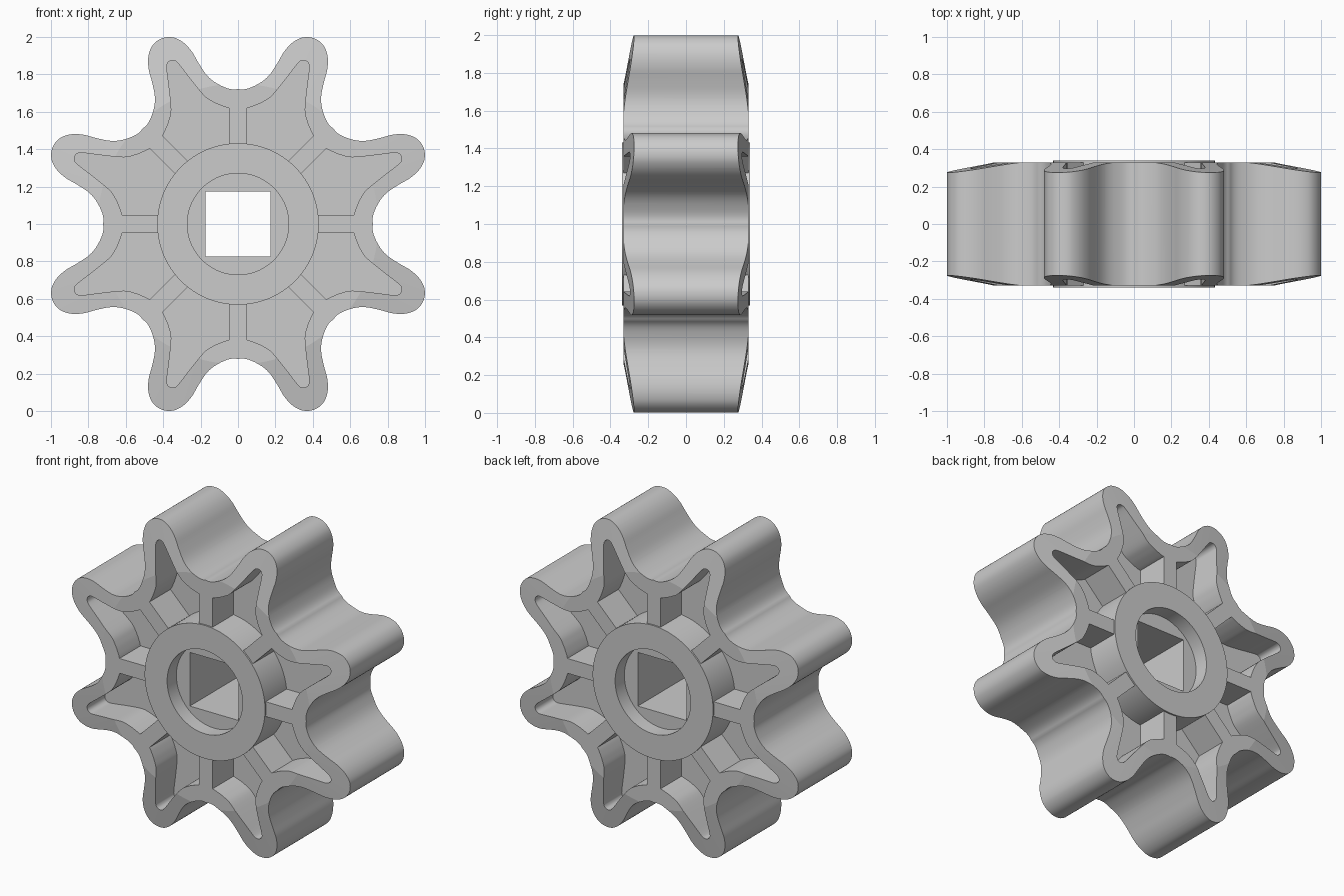
import bpy, bmesh, math

if "Cube" in bpy.data.objects:
    bpy.data.objects.remove(bpy.data.objects["Cube"])

CENTER_Z = 1.0
TEETH = 8

gray = bpy.data.materials.new("plain_gray")
gray.diffuse_color = (0.6, 0.6, 0.6, 1)
gray.use_nodes = True
gray.node_tree.nodes["Principled BSDF"].inputs["Base Color"].default_value = gray.diffuse_color


def loft(name, solids):
    """Each solid is a list of (outline in x/z, y); sections are skinned and capped."""
    bm = bmesh.new()
    for sections in solids:
        rings = [[bm.verts.new((x, y, z + CENTER_Z)) for x, z in pts] for pts, y in sections]
        for a, b in zip(rings, rings[1:]):
            for i in range(len(a)):
                j = (i + 1) % len(a)
                bm.faces.new((a[i], a[j], b[j], b[i]))
        bm.faces.new(rings[0])
        bm.faces.new(rings[-1])
    bmesh.ops.recalc_face_normals(bm, faces=bm.faces)
    me = bpy.data.meshes.new(name)
    bm.to_mesh(me)
    bm.free()
    me.materials.append(gray)
    ob = bpy.data.objects.new(name, me)
    bpy.context.collection.objects.link(ob)
    return ob


def circle(r, n=128):
    return [(r * math.cos(2 * math.pi * i / n), r * math.sin(2 * math.pi * i / n)) for i in range(n)]


def smooth(pts, start, end, steps=4):
    """Catmull-Rom curve through pts, with given phantom end points."""
    p = [start] + pts + [end]
    out = []
    for i in range(1, len(p) - 2):
        for s in range(steps):
            t = s / steps
            out.append(tuple(
                0.5 * (2 * b + (c - a) * t + (2 * a - 5 * b + 4 * c - d) * t * t
                       + (3 * b - a - 3 * c + d) * t ** 3)
                for a, b, c, d in zip(p[i - 1], p[i], p[i + 1], p[i + 2])))
    return out + [pts[-1]]


def place(pts, k):
    """Turn (along tooth, across tooth) points to tooth number k."""
    a = math.radians(22.5) + k * 2 * math.pi / TEETH
    return [(u * math.cos(a) - w * math.sin(a), u * math.sin(a) + w * math.cos(a)) for u, w in pts]


def combine(target, tool, operation):
    mod = target.modifiers.new("combine", 'BOOLEAN')
    mod.operation = operation
    mod.solver = 'EXACT'
    mod.object = tool
    bpy.context.view_layer.objects.active = target
    bpy.ops.object.modifier_apply(modifier=mod.name)
    bpy.data.objects.remove(tool)


# Toothed outline: half a tooth from tip to valley, mirrored and repeated
half = [(1.073, 0), (1.065, .04), (1.043, .075), (1.0, .106), (.945, .125), (.88, .134),
        (.81, .147), (.76, .168), (.715, .202), (.682, .238), (.667, .276)]
half = smooth(half, (1.065, -.04), (.665, .325))
tooth = [(u, -w) for u, w in reversed(half[1:])] + half[:-1]
outline = [p for k in range(TEETH) for p in place(tooth, k)]
wheel = loft("sprocket_wheel", [[(outline, -.5), (outline, .5)]])

# Flat faces that slope away toward the tooth tips
envelope = loft("envelope", [[(circle(.75), -.33), (circle(1.2), -.253),
                              (circle(1.2), .253), (circle(.75), .33)]])
combine(wheel, envelope, 'INTERSECT')

# Pockets on both faces, leaving a rim, spokes and a middle web
side = [(.945, 0), (.938, .019), (.912, .034), (.81, .062), (.70, .096),
        (.65, .13), (.615, .164), (.591, .193)]
side = smooth(side, (.938, -.019), (.575, .225))
a = math.radians(22.5)
x, z = .048, .39                     # spoke edge, ending inside the hub
side.append((z * math.cos(a) + x * math.sin(a), z * math.sin(a) - x * math.cos(a)))
pocket = [(u, -w) for u, w in reversed(side[1:])] + side
cutters = []
for k in range(TEETH):
    pts = place(pocket, k)
    cutters += [[(pts, .115), (pts, .5)], [(pts, -.5), (pts, -.115)]]
combine(wheel, loft("pockets", cutters), 'DIFFERENCE')

# Raised hub, round recess on each face and square shaft hole
ring = circle(.432)
combine(wheel, loft("hub", [[(ring, -.34), (ring, .34)]]), 'UNION')
bore = circle(.271, 96)
combine(wheel, loft("recess", [[(bore, -.5), (bore, -.245)], [(bore, .245), (bore, .5)]]), 'DIFFERENCE')
square = [(-.174, -.174), (.174, -.174), (.174, .174), (-.174, .174)]
combine(wheel, loft("shaft_hole", [[(square, -.5), (square, .5)]]), 'DIFFERENCE')

# Smooth walls, flat front and back faces
bpy.ops.object.select_all(action='DESELECT')
wheel.select_set(True)
bpy.context.view_layer.objects.active = wheel
bpy.ops.object.shade_smooth_by_angle(angle=math.radians(30))
for f in wheel.data.polygons:
    if abs(f.normal.y) > .5:
        f.use_smooth = False
